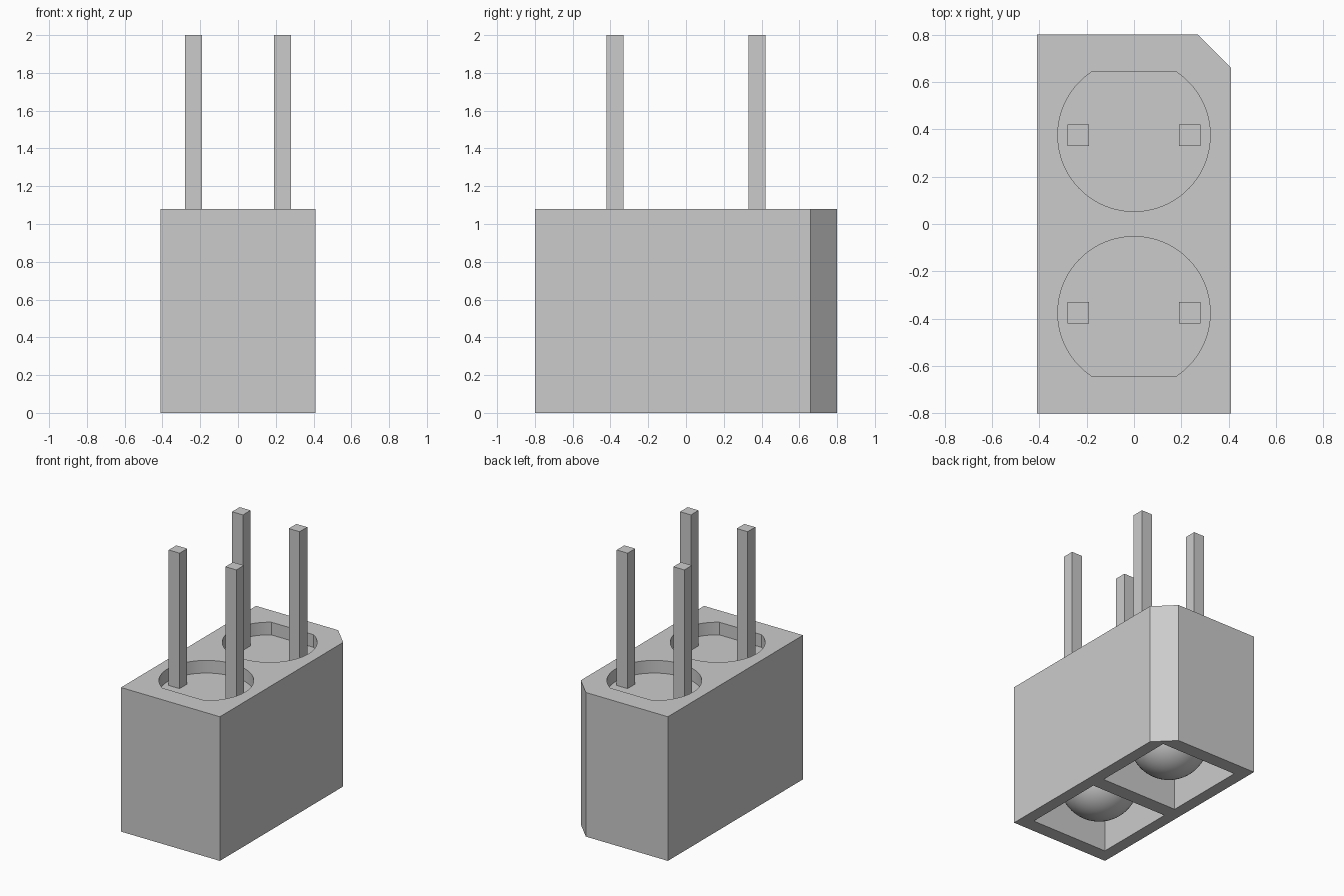
import bpy, bmesh
from math import sin, cos, pi, asin, sqrt

default = bpy.data.objects.get("Cube")
if default:
    bpy.data.objects.remove(default, do_unlink=True)

HALF_X, HALF_Y, HEIGHT, CHAMFER = 0.41, 0.8, 1.08, 0.14
CENTRE = 0.375         # distance of each lamp from the middle
RECESS_R, FLAT, FLOOR = 0.322, 0.27, 0.985
LENS_R, LENS_Z, POCKET = 0.275, 0.29, 0.8

grey = bpy.data.materials.new("light grey")
grey.use_nodes = True
grey.diffuse_color = (0.6, 0.6, 0.6, 1)
grey.node_tree.nodes["Principled BSDF"].inputs["Base Color"].default_value = (0.6, 0.6, 0.6, 1)


def finish(bm, name, smooth=False):
    bmesh.ops.recalc_face_normals(bm, faces=bm.faces[:])
    mesh = bpy.data.meshes.new(name)
    bm.to_mesh(mesh)
    bm.free()
    obj = bpy.data.objects.new(name, mesh)
    mesh.materials.append(grey)
    bpy.context.collection.objects.link(obj)
    if smooth:
        smooth_edges(obj)
    return obj


def smooth_edges(obj):
    bpy.ops.object.select_all(action='DESELECT')
    obj.select_set(True)
    bpy.context.view_layer.objects.active = obj
    bpy.ops.object.shade_smooth_by_angle(angle=0.6)


def prism(name, outline, bottom, top):
    bm = bmesh.new()
    face = bm.faces.new([bm.verts.new((x, y, bottom)) for x, y in outline])
    up = bmesh.ops.extrude_face_region(bm, geom=[face])["geom"]
    bmesh.ops.translate(bm, vec=(0, 0, top - bottom),
                        verts=[v for v in up if isinstance(v, bmesh.types.BMVert)])
    return finish(bm, name)


def square(x, y, half):
    return [(x - half, y - half), (x + half, y - half), (x + half, y + half), (x - half, y + half)]


def flatted_circle(y, side, steps=64):
    # Circle with one flat, facing outwards along the block
    start = asin(FLAT / RECESS_R)
    sweep = pi + 2 * start
    angles = [start - sweep * i / steps for i in range(steps + 1)]
    return [(RECESS_R * cos(a), y + side * RECESS_R * sin(a)) for a in angles]


def cut(target, cutter):
    mod = target.modifiers.new("cut", 'BOOLEAN')
    mod.operation, mod.solver, mod.object = 'DIFFERENCE', 'EXACT', cutter
    bpy.context.view_layer.objects.active = target
    bpy.ops.object.modifier_apply(modifier=mod.name)
    bpy.data.objects.remove(cutter, do_unlink=True)


# Housing block with one chamfered corner
housing = prism("housing", [(-HALF_X, -HALF_Y), (HALF_X, -HALF_Y), (HALF_X, HALF_Y - CHAMFER),
                            (HALF_X - CHAMFER, HALF_Y), (-HALF_X, HALF_Y)], 0, HEIGHT)

for side, place in ((-1, "front"), (1, "back")):
    y = side * CENTRE
    # Round recess on top and square pocket underneath
    cut(housing, prism("recess_cutter", flatted_circle(y, side), FLOOR, HEIGHT + 0.1))
    cut(housing, prism("pocket_cutter", square(0, y, 0.32), -0.1, POCKET))

    # Domed lens hanging in the pocket
    bm = bmesh.new()
    rings = 16
    profile = [(LENS_R * sin(pi / 2 * i / rings), LENS_Z - LENS_R * cos(pi / 2 * i / rings))
               for i in range(rings + 1)] + [(LENS_R, POCKET + 0.05), (0, POCKET + 0.05)]
    verts = [bm.verts.new((r, y, z)) for r, z in profile]
    edges = [bm.edges.new(pair) for pair in zip(verts, verts[1:])]
    bmesh.ops.spin(bm, geom=verts + edges, cent=(0, y, 0), axis=(0, 0, 1),
                   angle=2 * pi, steps=48)
    bmesh.ops.remove_doubles(bm, verts=bm.verts[:], dist=0.0001)
    finish(bm, place + "_lens", smooth=True)

    # Pair of square wire legs
    for x, hand in ((-0.235, "right"), (0.235, "left")):
        prism(f"{place}_{hand}_leg", square(x, y, 0.045), FLOOR - 0.03, 2)

smooth_edges(housing)
